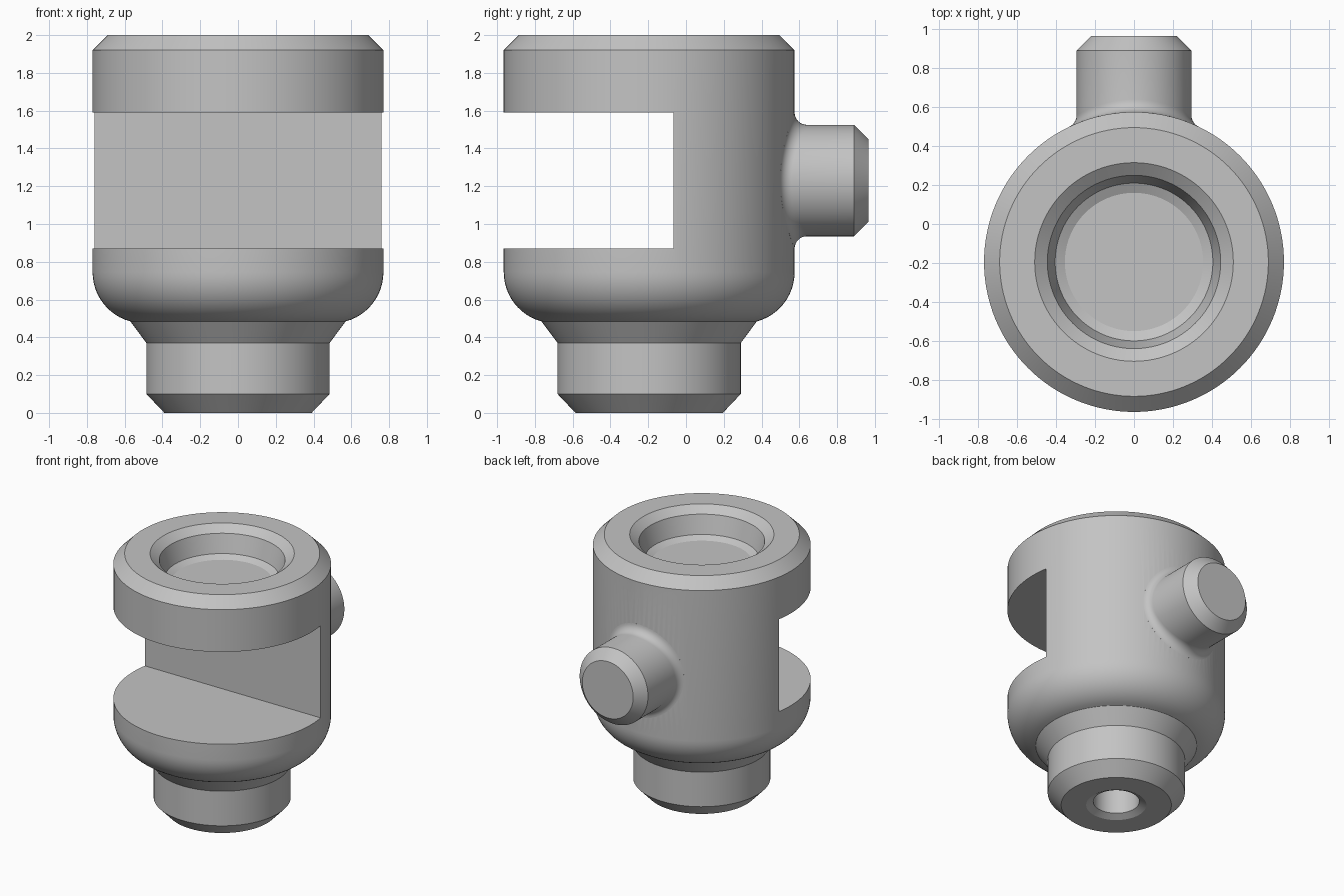
import bpy
import bmesh
import math
from mathutils import Vector

cube = bpy.data.objects.get("Cube")
if cube:
    bpy.data.objects.remove(cube, do_unlink=True)

SEGS = 128
AXIS_Y = -0.195            # vertical axis of the turned body
BODY_R = 0.77
STUD_R, STUD_Z, FILLET = 0.295, 1.23, 0.065

steel = bpy.data.materials.new("grey_steel")
steel.use_nodes = True
steel.diffuse_color = (0.55, 0.55, 0.55, 1)
steel.node_tree.nodes["Principled BSDF"].inputs["Base Color"].default_value = (0.55, 0.55, 0.55, 1)


def loft(name, rings):
    """Closed solid through a list of equally long point rings."""
    bm = bmesh.new()
    loops = [[bm.verts.new(p) for p in ring] for ring in rings]
    for a, b in zip(loops, loops[1:]):
        for i in range(len(a)):
            j = (i + 1) % len(a)
            bm.faces.new((a[i], a[j], b[j], b[i]))
    bm.faces.new(loops[0])
    bm.faces.new(loops[-1])
    bmesh.ops.recalc_face_normals(bm, faces=bm.faces)
    mesh = bpy.data.meshes.new(name)
    bm.to_mesh(mesh)
    bm.free()
    obj = bpy.data.objects.new(name, mesh)
    bpy.context.collection.objects.link(obj)
    mesh.materials.append(steel)
    return obj


def turned(name, profile):
    """Solid of revolution about the body axis from (radius, z) pairs."""
    angles = [math.tau * i / SEGS for i in range(SEGS)]
    return loft(name, [[(r * math.cos(a), AXIS_Y + r * math.sin(a), z) for a in angles]
                       for r, z in profile])


def combine(target, tool, operation):
    mod = target.modifiers.new(tool.name, "BOOLEAN")
    mod.operation = operation
    mod.solver = "EXACT"
    mod.object = tool
    bpy.context.view_layer.objects.active = target
    bpy.ops.object.modifier_apply(modifier=mod.name)
    bpy.data.objects.remove(tool, do_unlink=True)


# Turned body: chamfered spigot, neck cone, rounded shoulder, chamfered top,
# then the stepped socket and the bore underneath
shoulder = []
for i in range(13):
    a = math.radians(-75 + 75 * i / 12)
    shoulder.append((0.5 + 0.27 * math.cos(a), 0.745 + 0.27 * math.sin(a)))
profile = [(0.163, 0.35), (0.163, 0.027), (0.213, 0), (0.39, 0), (0.485, 0.1), (0.485, 0.37)]
profile += shoulder
profile += [(BODY_R, 1.92), (0.69, 2), (0.51, 2), (0.445, 1.95), (0.405, 1.81), (0.355, 1.785)]
body = turned("clamp_body", profile)

# Rear stud with a rolled fillet where it meets the round body
rings = [[] for _ in range(12)]
for i in range(96):
    t = math.tau * i / 96
    c, s = math.cos(t), math.sin(t)
    reach = STUD_R + FILLET
    ball = Vector((reach * c, math.sqrt((BODY_R + FILLET) ** 2 - (reach * c) ** 2), reach * s))
    to_body = Vector((-ball.x, -ball.y, 0)).normalized()
    to_stud = Vector((-c, 0, -s))
    points = [Vector((ball.x, 0.3, ball.z))]
    points += [ball + FILLET * to_body.slerp(to_stud, k / 8) for k in range(9)]
    points += [Vector((STUD_R * c, 0.89 - AXIS_Y, STUD_R * s)),
               Vector((0.22 * c, 0.965 - AXIS_Y, 0.22 * s))]
    for ring, p in zip(rings, points):
        ring.append(p + Vector((0, AXIS_Y, STUD_Z)))
stud = loft("rear_stud", rings)
combine(body, stud, "UNION")

# Front slot with a flat back wall
slot = loft("front_slot", [[(-1, y, z), (1, y, z), (1, y, z + 0.72), (-1, y, z + 0.72)]
                           for y, z in ((-1.2, 0.87), (-0.065, 0.87))])
combine(body, slot, "DIFFERENCE")

bpy.ops.object.select_all(action="DESELECT")
body.select_set(True)
bpy.context.view_layer.objects.active = body
bpy.ops.object.shade_smooth_by_angle(angle=math.radians(20))
